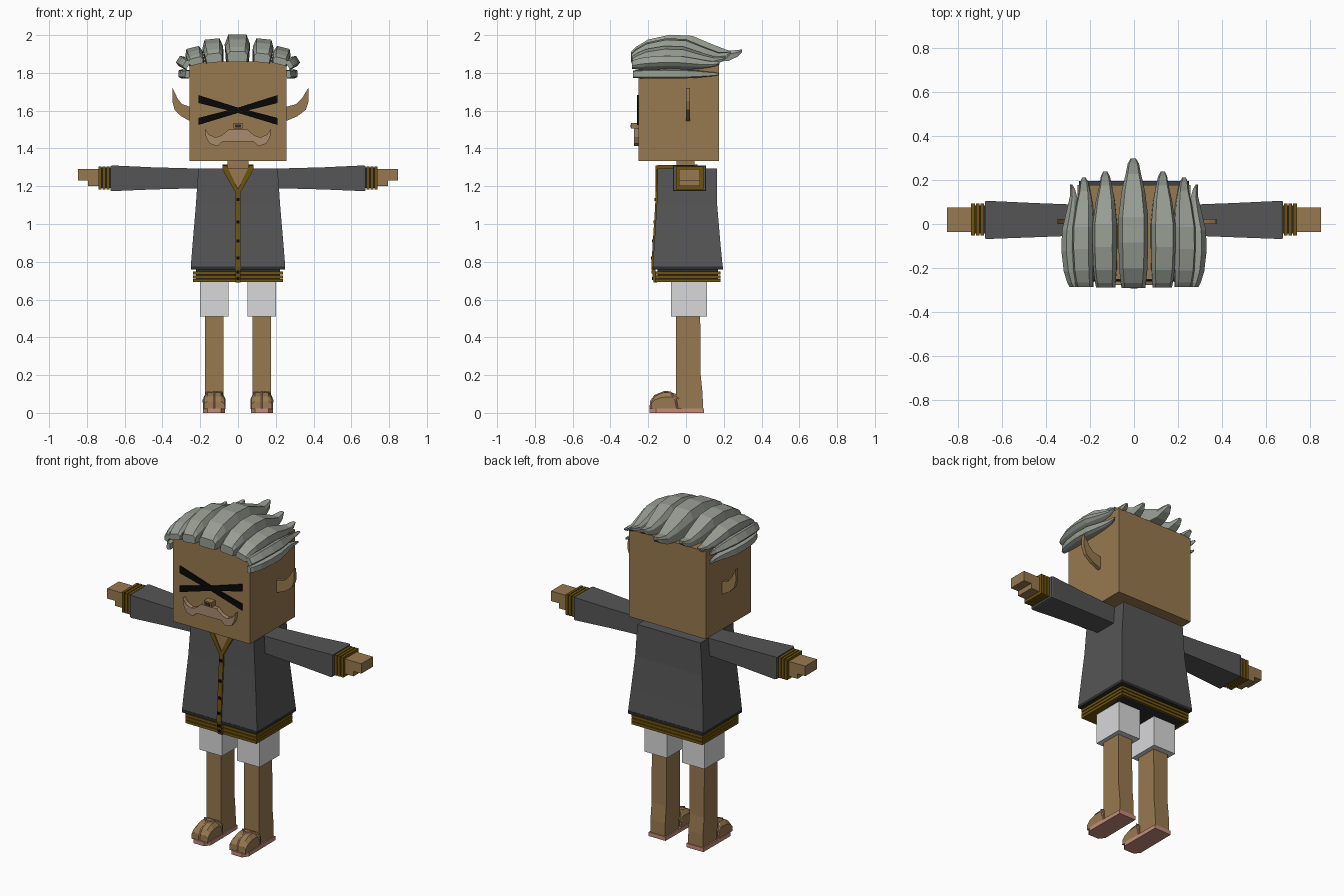
import bpy, bmesh
from math import sin, cos, radians

old = bpy.data.objects.get("Cube")
if old:
    bpy.data.objects.remove(old, do_unlink=True)


def material(name, srgb):
    col = [(c / 255) ** 2.2 for c in srgb] + [1]
    m = bpy.data.materials.new(name)
    m.use_nodes = True
    m.diffuse_color = col
    b = m.node_tree.nodes["Principled BSDF"]
    b.inputs["Base Color"].default_value = col
    b.inputs["Roughness"].default_value = 0.9
    return m


SKIN = material("skin brown", (150, 120, 80))
JACKET = material("jacket grey", (86, 86, 86))
TRIM = material("dark trim", (48, 48, 50))
GOLD = material("gold braid", (110, 84, 22))
SHORTS = material("shorts white", (215, 215, 217))
HAIR = material("hair grey", (150, 156, 146))
BLACK = material("black", (16, 16, 16))
TACHE = material("moustache tan", (168, 138, 110))
PINK = material("sandal pink", (196, 138, 122))


def loft(name, rings, mat):
    """Skin a list of equal-length rings and cap both ends."""
    bm = bmesh.new()
    vs = [[bm.verts.new(p) for p in r] for r in rings]
    n = len(rings[0])
    for a, b in zip(vs, vs[1:]):
        for i in range(n):
            j = (i + 1) % n
            bm.faces.new((a[i], a[j], b[j], b[i]))
    bm.faces.new(vs[0])
    bm.faces.new(vs[-1])
    bmesh.ops.recalc_face_normals(bm, faces=bm.faces)
    me = bpy.data.meshes.new(name)
    bm.to_mesh(me)
    bm.free()
    me.materials.append(mat)
    ob = bpy.data.objects.new(name, me)
    bpy.context.collection.objects.link(ob)
    return ob


def ring_z(x0, x1, y0, y1, z):
    return [(x0, y0, z), (x1, y0, z), (x1, y1, z), (x0, y1, z)]


def ring_x(x, y0, y1, z0, z1):
    return [(x, y0, z0), (x, y1, z0), (x, y1, z1), (x, y0, z1)]


def box(name, x0, x1, y0, y1, z0, z1, mat):
    return loft(name, [ring_z(x0, x1, y0, y1, z) for z in (z0, z1)], mat)


def plate(name, outline, y0, y1, mat):
    """Extrude an x-z outline along y."""
    return loft(name, [[(x, y, z) for x, z in outline] for y in (y0, y1)], mat)


# Head, neck and nose
box("head", -.256, .256, -.252, .176, 1.333, 1.86, SKIN)
box("neck", -.055, .055, -.05, .045, 1.27, 1.35, SKIN)
box("nose", -.025, .025, -.29, -.25, 1.505, 1.535, SKIN)
box("nose_shadow", -.016, .016, -.293, -.289, 1.511, 1.527, TRIM)

# Crossed eyes: four wedges meeting over the nose
for s in (-1, 1):
    for name, lo, hi in (("upper_eye_bar", 1.64, 1.682), ("lower_eye_bar", 1.525, 1.562)):
        plate(name, [(0, 1.588), (.208 * s, lo), (.208 * s, hi), (0, 1.616)],
              -.26, -.251, BLACK)

# Moustache, mirrored from half an outline
half = [(.03, 1.425), (.08, 1.438), (.11, 1.412), (.15, 1.425), (.17, 1.46), (.175, 1.505),
        (.155, 1.475), (.12, 1.458), (.085, 1.47), (.05, 1.5), (.02, 1.5)]
half = [(x, z + .012 * (z < 1.43 and x < .05)) for x, z in half]
plate("moustache", half + [(-x, z) for x, z in reversed(half)], -.276, -.25, TACHE)

# Pointed ears
ear = [(.0, 1.545), (.06, 1.57), (.105, 1.605), (.12, 1.65), (.118, 1.72),
       (.085, 1.665), (.055, 1.635), (0, 1.62)]
for name, s, k in (("left_ear", 1, 1.0), ("right_ear", -1, .78)):
    plate(name, [(s * (.254 + x * k), z) for x, z in ear], 0, .022, SKIN)

# Hair locks: (position, width, bottom, top) stations along y
STATIONS = [(0, .8, 0, .38), (.04, .85, 0, .55), (.15, .95, 0, .82), (.35, 1, 0, 1),
            (.55, 1, 0, .96), (.75, .78, 0, .62), (.88, .52, .05, .42), (.96, .38, .2, .44),
            (1, .18, .36, .47)]


def lock(name, cx, cz, angle, width, height, y0, y1):
    a = radians(angle)
    rings = []
    for t, w, lo, hi in STATIONS:
        ring = []
        for u, v in ((-.9, 0), (.9, 0), (1, .65), (.72, 1), (-.72, 1), (-1, .65)):
            u *= w * width / 2
            v = height * (lo + (hi - lo) * v)
            ring.append((cx + u * cos(a) + v * sin(a), y0 + t * (y1 - y0),
                         cz - u * sin(a) + v * cos(a)))
        rings.append(ring)
    loft(name, rings, HAIR)


lock("crown_lock", -.003, 1.857, 0, .135, .145, -.29, .297)
for s in (-1, 1):
    lock("inner_lock", s * .125, 1.855, s * 6, .11, .125, -.288, .237)
    lock("outer_lock", s * .218, 1.845, s * 14, .095, .092, -.286, .21)
    lock("temple_lock", s * .262, 1.838, s * 58, .058, .066, -.285, .178)
    lock("side_lock", s * .257, 1.792, s * 86, .05, .058, -.28, .172)

# Jacket body with a slightly flared skirt
PROFILE = [(1.293, .21, -.15, .163), (1.1, .223, -.155, .165), (.9, .24, -.168, .182),
           (.775, .25, -.176, .194)]
loft("jacket_body", [ring_z(-x, x, a, b, z) for z, x, a, b in PROFILE], JACKET)
box("jacket_hem", -.25, .25, -.177, .195, .758, .776, TRIM)
box("waist", -.222, .222, -.15, .17, .692, .76, TRIM)
for i in range(3):
    z = .692 + i * .02
    box("hem_braid", -.237, .237, -.163, .182, z, z + .016, GOLD)

# Neck opening, collar, front braid and buttons
plate("neck_opening", [(-.06, 1.296), (.06, 1.296), (0, 1.19)], -.157, -.145, SKIN)
for s in (-1, 1):
    plate("neckline_braid", [(s * .06, 1.31), (s * .083, 1.31), (s * .083, 1.29),
                             (s * .012, 1.165), (0, 1.165), (0, 1.185)], -.162, -.145, GOLD)
    box("collar_side", s * .06, s * .083, -.15, .05, 1.285, 1.312, GOLD)
box("collar_back", -.083, .083, .045, .06, 1.285, 1.315, GOLD)
loft("front_braid", [ring_z(-.014, .014, y, y + .02, z) for z, y in
                     ((1.18, -.161), (1.1, -.163), (.9, -.176), (.775, -.184), (.69, -.172))], GOLD)
for z, y in ((1.13, -.166), (1.01, -.173), (.91, -.179), (.82, -.185), (.745, -.183), (.712, -.179)):
    box("button", -.009, .009, y, y + .012, z - .008, z + .008, BLACK)

# Arms: flared sleeve, cuff braid and blocky hand
for s in (-1, 1):
    loft("sleeve", [ring_x(s * .19, -.05, .085, 1.19, 1.293),
                    ring_x(s * .45, -.06, .095, 1.183, 1.3),
                    ring_x(s * .665, -.068, .105, 1.174, 1.31),
                    ring_x(s * .675, -.066, .103, 1.177, 1.307)], JACKET)
    box("cuff", s * .67, s * .737, -.044, .084, 1.19, 1.298, TRIM)
    for i in range(3):
        x = .68 + i * .021
        box("cuff_braid", s * x, s * (x + .016), -.052, .092, 1.183, 1.305, GOLD)
    box("palm", s * .73, s * .795, -.036, .075, 1.2, 1.29, SKIN)
    box("fingers", s * .795, s * .847, -.036, .075, 1.23, 1.29, SKIN)

# Legs, shorts, feet and sandals
FOOT = [(-.04, .02), (-.186, .02), (-.184, .06), (-.165, .088), (-.13, .106), (-.08, .11), (-.04, .095)]
for s in (-1, 1):
    c = s * .126
    box("shorts_leg", s * .05, s * .2, -.08, .11, .51, .7, SHORTS)
    loft("leg", [ring_z(c - .049, c + .049, -.052, back, z) for z, back in
                 ((.02, .09), (.1, .088), (.2, .078), (.52, .075))], SKIN)
    loft("foot", [[(c + dx, y, .02 + (z - .02) * k) for y, z in FOOT]
                  for dx, k in ((-.054, .72), (-.036, 1), (.036, 1), (.054, .72))], SKIN)
    sole = [(-.056, .095), (.056, .095), (.058, -.16), (.035, -.193), (-.035, -.193), (-.058, -.16)]
    loft("sandal_sole", [[(c + x, y, z) for x, y in sole] for z in (0, .024)], PINK)
    # Thong straps follow the top of the foot
    cu = bpy.data.curves.new("sandal_strap", 'CURVE')
    cu.dimensions = '3D'
    cu.bevel_depth = .005
    cu.bevel_resolution = 0
    side = [(.055, -.045, .02), (.056, -.055, .07), (.037, -.085, .111), (0, -.115, .111)]
    paths = [side + [(-x, y, z) for x, y, z in reversed(side[:-1])],
             [(0, -.115, .111), (0, -.165, .09), (0, -.186, .06), (0, -.188, .022)]]
    for path in paths:
        sp = cu.splines.new('POLY')
        sp.points.add(len(path) - 1)
        for p, (x, y, z) in zip(sp.points, path):
            p.co = (c + x, y, z, 1)
    cu.materials.append(PINK)
    ob = bpy.data.objects.new("sandal_strap", cu)
    bpy.context.collection.objects.link(ob)
